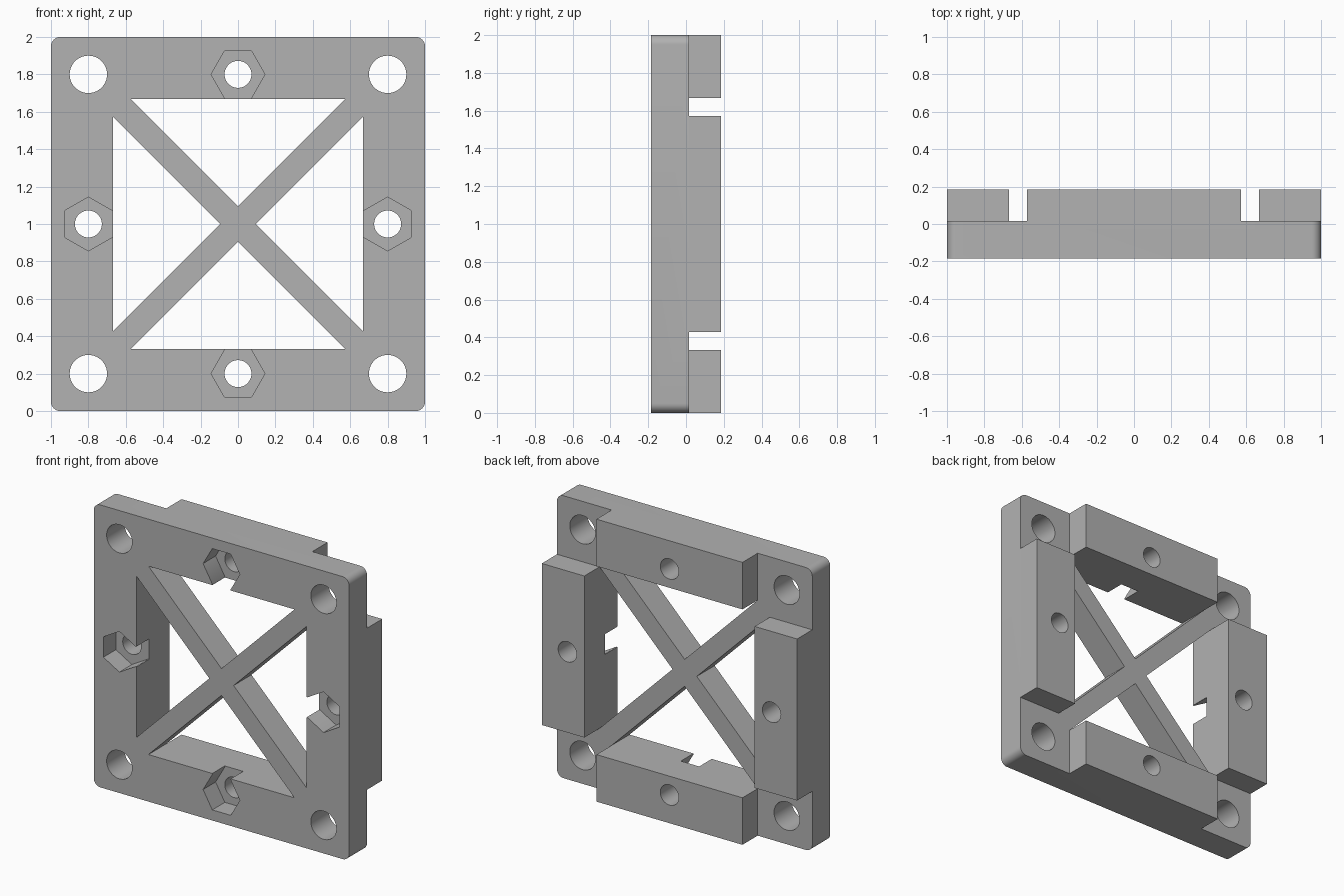
import bpy, bmesh
from math import sin, cos, pi
from mathutils import Matrix, Vector

if "Cube" in bpy.data.objects:
    bpy.data.objects.remove(bpy.data.objects["Cube"], do_unlink=True)

FRONT, STEP, BACK = -0.185, 0.015, 0.185   # depth layers
HOLE = 0.8                                 # hole offset from the centre
INNER = 0.667                              # half size of the opening
REACH = 0.572                              # half length of blocks and windows
APEX = 0.095                               # window tip offset, sets brace width

grey = bpy.data.materials.new("grey")
grey.use_nodes = True
colour = (0.445, 0.445, 0.445, 1)
grey.diffuse_color = colour
grey.node_tree.nodes["Principled BSDF"].inputs["Base Color"].default_value = colour


def prism(bm, points, y0, y1):
    """Extrude an (x, z) outline from depth y0 to y1."""
    face = bm.faces.new([bm.verts.new((x, y0, z)) for x, z in points])
    new = bmesh.ops.extrude_face_region(bm, geom=[face])["geom"]
    verts = [g for g in new if isinstance(g, bmesh.types.BMVert)]
    bmesh.ops.translate(bm, verts=verts, vec=(0, y1 - y0, 0))


def circle(x, z, r, n=48):
    return [(x + r * cos(2 * pi * i / n), z + r * sin(2 * pi * i / n)) for i in range(n)]


def four_sides(points):
    """Repeat an outline, turned about the centre, for each side of the frame."""
    for k in range(4):
        turn = Matrix.Rotation(k * pi / 2, 2)
        yield [tuple(turn @ Vector(p)) for p in points]


def make(name, outlines, y0, y1, rounding=0):
    bm = bmesh.new()
    for points in outlines:
        prism(bm, points, y0, y1)
    if rounding:
        edges = [e for e in bm.edges if abs(e.verts[0].co.y - e.verts[1].co.y) > 0.01]
        bmesh.ops.bevel(bm, geom=edges, offset=rounding, segments=8,
                        profile=0.5, affect='EDGES')
    bmesh.ops.recalc_face_normals(bm, faces=bm.faces)
    mesh = bpy.data.meshes.new(name)
    bm.to_mesh(mesh)
    bm.free()
    mesh.materials.append(grey)
    obj = bpy.data.objects.new(name, mesh)
    bpy.context.collection.objects.link(obj)
    obj.location.z = 1
    return obj


def combine(target, other, operation):
    bpy.context.view_layer.update()
    mod = target.modifiers.new(operation, 'BOOLEAN')
    mod.operation, mod.solver, mod.object = operation, 'EXACT', other
    bpy.context.view_layer.objects.active = target
    bpy.ops.object.modifier_apply(modifier=mod.name)
    bpy.data.objects.remove(other, do_unlink=True)


# Base plate with rounded corners
frame = make("mounting_frame", [[(-1, -1), (1, -1), (1, 1), (-1, 1)]], FRONT, STEP, 0.05)

# Raised blocks behind each side
block = [(-REACH, INNER), (REACH, INNER), (REACH, 1), (-REACH, 1)]
combine(frame, make("side_blocks", four_sides(block), STEP, BACK), 'UNION')

# Triangular windows, leaving the diagonal braces
window = [(0, APEX), (REACH, INNER), (-REACH, INNER)]
combine(frame, make("windows", four_sides(window), -0.5, 0.5), 'DIFFERENCE')

# Hexagonal nut pockets, open towards the centre
a, r = 0.125, 0.144
pocket = [(-r / 2, HOLE + a), (-r, HOLE), (-r / 2, HOLE - a), (-r / 2, INNER - 0.02),
          (r / 2, INNER - 0.02), (r / 2, HOLE - a), (r, HOLE), (r / 2, HOLE + a)]
combine(frame, make("nut_pockets", four_sides(pocket), -0.5, FRONT + 0.14), 'DIFFERENCE')

# Corner holes and bolt holes
holes = list(four_sides(circle(HOLE, HOLE, 0.1))) + list(four_sides(circle(0, HOLE, 0.072)))
combine(frame, make("holes", holes, -0.5, 0.5), 'DIFFERENCE')

# Smooth the round walls, keep the hard edges
bpy.ops.object.select_all(action='DESELECT')
frame.select_set(True)
bpy.context.view_layer.objects.active = frame
bpy.ops.object.shade_smooth_by_angle(angle=pi / 6)
